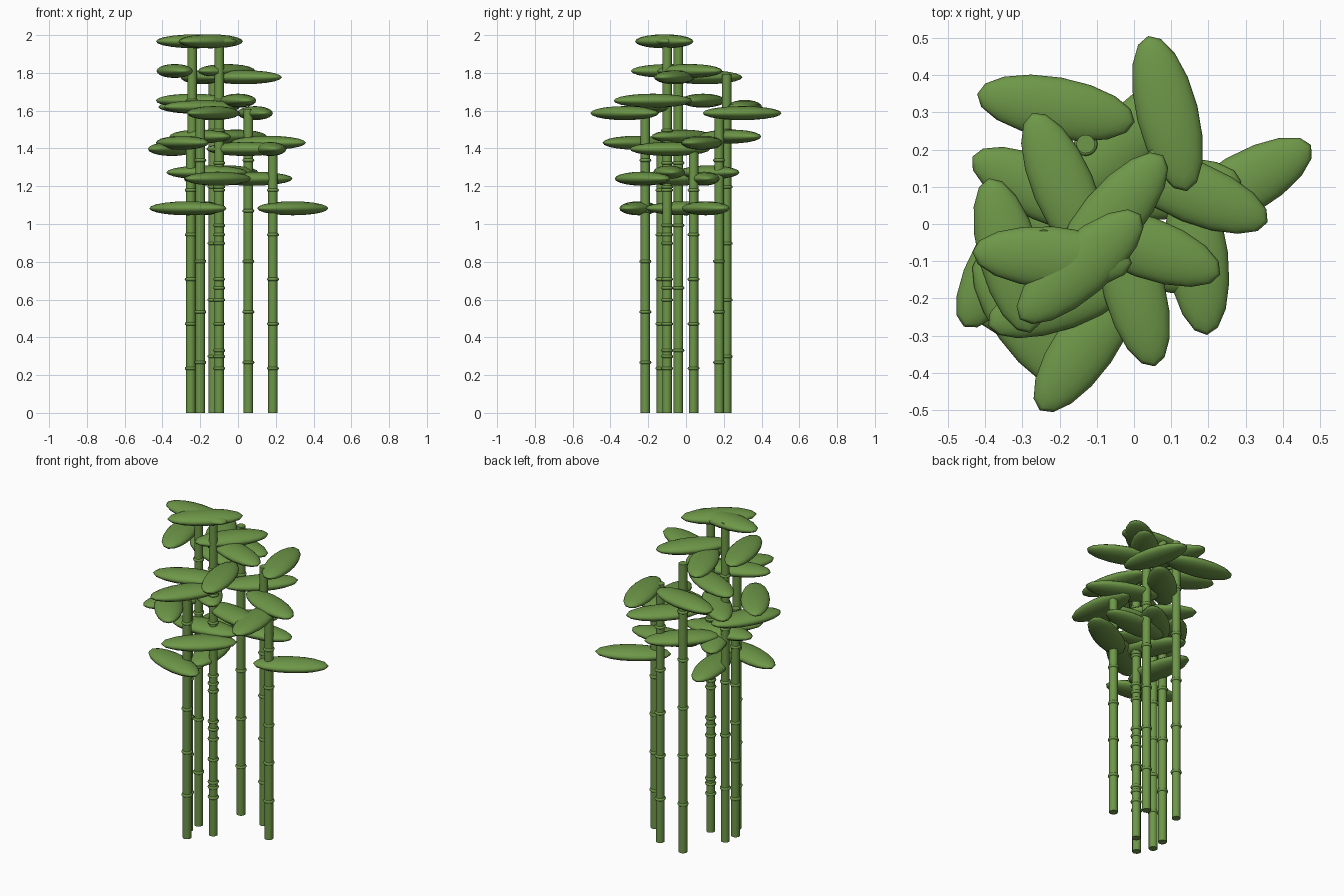
import bpy
import math

default_cube = bpy.data.objects.get("Cube")
if default_cube:
    bpy.data.objects.remove(default_cube, do_unlink=True)

# One green for canes, joints and leaves
green = bpy.data.materials.new("bamboo_green")
green.use_nodes = True
colour = (0.155, 0.31, 0.065, 1.0)
green.diffuse_color = colour
green.node_tree.nodes["Principled BSDF"].inputs["Base Color"].default_value = colour

CANE_RADIUS = 0.025
SEGMENTS = 6
LEAF_SIZE = (0.215, 0.083, 0.037)


def finish(name, parent=None):
    """Name, colour and shade the object that was just added."""
    part = bpy.context.object
    part.name = name
    part.data.materials.append(green)
    bpy.ops.object.shade_smooth_by_angle(angle=math.radians(50))
    return part


def add_cane(name, x, y, height):
    bpy.ops.mesh.primitive_cylinder_add(vertices=16, radius=CANE_RADIUS, depth=height,
                                        location=(x, y, height / 2))
    finish(name + "_cane")
    # Swollen joints at even spacing
    for i in range(1, SEGMENTS):
        bpy.ops.mesh.primitive_torus_add(major_segments=16, minor_segments=8,
                                         major_radius=CANE_RADIUS - 0.002,
                                         minor_radius=0.009,
                                         location=(x, y, height * i / SEGMENTS))
        finish(f"{name}_joint_{i}")


def add_leaf(name, x, y, z, heading):
    bpy.ops.mesh.primitive_uv_sphere_add(segments=16, ring_count=10, radius=1,
                                         location=(x, y, z),
                                         rotation=(0, 0, math.radians(heading)))
    leaf = finish(name)
    leaf.scale = LEAF_SIZE


# Each plant: name, cane x, y, height, then three leaves from the top down (x, y, heading)
plants = [
    ("tall_middle", -0.1, -0.1, 1.985,
     [(-0.145, -0.115, 41), (-0.06, 0.02, 50), (0, -0.175, 105)]),
    ("tall_left", -0.243, -0.04, 1.985,
     [(-0.22, -0.09, -4), (-0.335, -0.085, 105), (-0.24, 0.09, -25)]),
    ("upper_back", -0.13, 0.215, 1.795,
     [(-0.19, 0.1, 113), (-0.21, 0.312, -10), (-0.01, 0.235, 45)]),
    ("upper_middle", -0.1, -0.1, 1.795,
     [(0.03, -0.062, -20), (-0.19, -0.2, 20), (-0.2, -0.02, 135)]),
    ("mid_back", 0.055, 0.175, 1.605,
     [(0.09, 0.297, 104), (0.16, 0.085, -22), (-0.055, 0.12, 45)]),
    ("mid_front", -0.2, -0.215, 1.605,
     [(-0.13, -0.325, 55), (-0.295, -0.26, 125), (-0.165, -0.09, 5)]),
    ("short_right", 0.185, 0.04, 1.415,
     [(0.17, -0.085, 97), (0.075, 0.095, 5), (0.29, 0.105, 30)]),
    ("short_left", -0.25, -0.13, 1.415,
     [(-0.35, -0.09, 60), (-0.16, -0.05, 120), (-0.265, -0.25, -18)]),
    ("short_middle", -0.1, -0.1, 1.415,
     [(0.04, -0.09, -15), (-0.107, -0.23, 38), (-0.18, 0, 100)]),
]

for name, x, y, height, leaves in plants:
    add_cane(name, x, y, height)
    for tier, (leaf_x, leaf_y, heading) in enumerate(leaves):
        add_leaf(f"{name}_leaf_{tier + 1}", leaf_x, leaf_y,
                 height - 0.018 - 0.157 * tier, heading)
